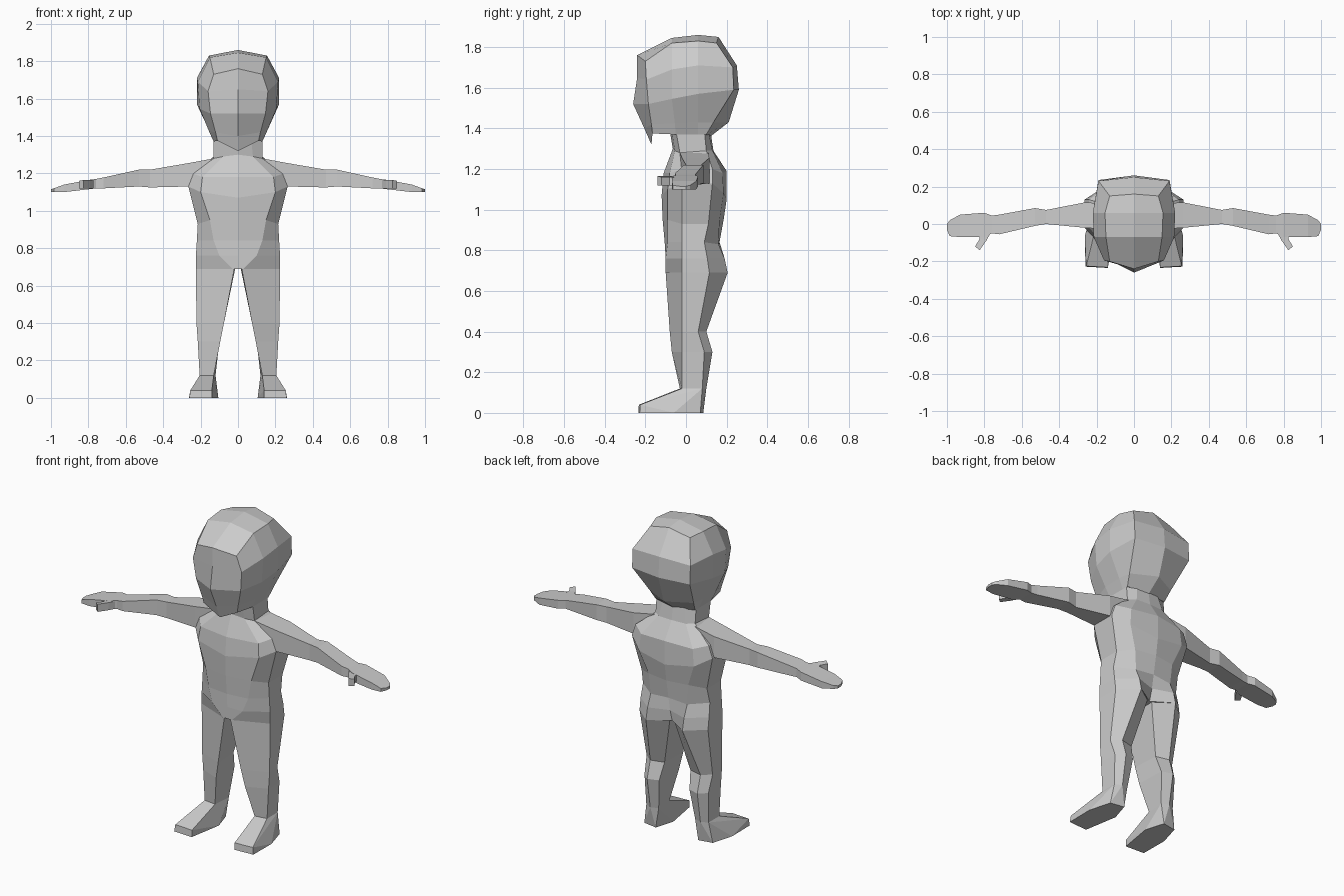
import bpy, bmesh

skin = bpy.data.materials.new("plain_grey")
skin.diffuse_color = (0.6, 0.6, 0.6, 1)


def finish(name, bm, mirror=False):
    bmesh.ops.recalc_face_normals(bm, faces=bm.faces)
    me = bpy.data.meshes.new(name)
    bm.to_mesh(me)
    bm.free()
    me.materials.append(skin)
    ob = bpy.data.objects.new(name, me)
    bpy.context.collection.objects.link(ob)
    if mirror:
        m = ob.modifiers.new("mirror", "MIRROR")
        m.use_mirror_merge = False
    return ob


def loft(rings, cap_start=True, cap_end=True):
    bm = bmesh.new()
    vs = [[bm.verts.new(p) for p in r] for r in rings]
    n = len(vs[0])
    for a, b in zip(vs, vs[1:]):
        for i in range(n):
            j = (i + 1) % n
            bm.faces.new((a[i], a[j], b[j], b[i]))
    if cap_start:
        bm.faces.new(vs[0])
    if cap_end:
        bm.faces.new(vs[-1])
    return bm, vs


def whole(half):
    # half ring from front centre to back centre, completed on the other side
    return half + [(-x, y, z) for x, y, z in half[-2:0:-1]]


# Head: boxy rings from jaw to crown, closed by a raised centre ridge
head = [
    [(0, -.17, 1.32), (.11, -.165, 1.375), (.13, -.05, 1.37), (.13, .06, 1.37), (.13, .10, 1.37), (0, .12, 1.36)],
    [(0, -.205, 1.40), (.12, -.17, 1.42), (.155, -.055, 1.425), (.155, .06, 1.43), (.145, .135, 1.43), (0, .21, 1.43)],
    [(0, -.26, 1.52), (.147, -.185, 1.52), (.205, -.07, 1.545), (.22, .06, 1.57), (.19, .235, 1.59), (0, .26, 1.59)],
    [(0, -.24, 1.65), (.16, -.195, 1.64), (.215, -.07, 1.69), (.22, .06, 1.71), (.19, .23, 1.70), (0, .25, 1.71)],
    [(0, -.24, 1.76), (.13, -.20, 1.73), (.15, -.07, 1.82), (.155, .06, 1.83), (.13, .15, 1.82), (0, .16, 1.85)],
]
bm, vs = loft([whole(r) for r in head], cap_end=False)
t = vs[-1]
ridge = [t[0], bm.verts.new((0, -.07, 1.845)), bm.verts.new((0, .06, 1.86)), t[5]]
for side in ([t[1], t[2], t[3], t[4]], [t[9], t[8], t[7], t[6]]):
    for i in range(3):
        bm.faces.new((ridge[i], side[i], side[i + 1], ridge[i + 1]))
finish("head", bm)

# Torso and neck
torso = [
    [(0, -.08, 1.39), (.07, -.07, 1.39), (.13, -.05, 1.39), (.13, .09, 1.39), (.07, .11, 1.39), (0, .12, 1.39)],
    [(0, -.065, 1.30), (.08, -.055, 1.29), (.13, -.03, 1.28), (.13, .10, 1.29), (.09, .13, 1.29), (0, .135, 1.29)],
    [(0, -.11, 1.18), (.19, -.08, 1.18), (.24, -.02, 1.20), (.24, .13, 1.20), (.17, .18, 1.18), (0, .20, 1.19)],
    [(0, -.12, 1.07), (.20, -.09, 1.10), (.265, -.02, 1.13), (.265, .13, 1.13), (.18, .185, 1.08), (0, .20, 1.05)],
    [(0, -.115, .95), (.15, -.09, .95), (.215, -.02, .93), (.215, .11, .93), (.13, .165, .95), (0, .185, .95)],
    [(0, -.105, .84), (.13, -.09, .84), (.22, -.02, .84), (.22, .09, .84), (.12, .16, .83), (0, .165, .84)],
    [(0, -.10, .76), (.10, -.10, .76), (.225, -.02, .76), (.225, .105, .76), (.12, .19, .76), (0, .15, .76)],
    [(0, -.10, .69), (.03, -.10, .69), (.225, -.02, .69), (.225, .115, .69), (.12, .205, .69), (0, .13, .69)],
]
finish("torso", loft([whole(r) for r in torso])[0])

# Arms with flat hands: x, front y, back y, bottom z, top z
arm = [
    (.13, -.03, .11, 1.16, 1.28), (.265, -.02, .115, 1.13, 1.255),
    (.47, 0, .075, 1.125, 1.22), (.53, -.01, .085, 1.13, 1.22),
    (.72, -.055, .05, 1.12, 1.178), (.76, -.05, .045, 1.12, 1.17),
    (.80, -.07, .06, 1.115, 1.165), (.93, -.07, .05, 1.10, 1.14),
    (.985, -.065, .02, 1.10, 1.12), (1.0, -.03, 0, 1.10, 1.115),
]
finish("arm", loft([[(x, f, b0), (x, b, b0), (x, b, t0), (x, f, t0)]
                    for x, f, b, b0, t0 in arm])[0], True)

# Thumbs: two bent segments pointing forward
thumb = [(.765, .83, -.045, -.06), (.79, .825, -.09, -.08), (.825, .85, -.14, -.12)]
finish("thumb", loft([[(a, ya, 1.12), (b, yb, 1.12), (b, yb, 1.16), (a, ya, 1.165)]
                      for a, b, ya, yb in thumb])[0], True)

# Legs: five-sided rings from hip to ankle
leg = [
    [(.02, -.10, .69), (.225, -.02, .69), (.225, .115, .69), (.12, .205, .69), (.015, .13, .69)],
    [(.075, -.08, .40), (.222, -.02, .40), (.217, .06, .40), (.165, .10, .40), (.085, .08, .40)],
    [(.095, -.07, .30), (.215, -.02, .30), (.21, .09, .30), (.165, .13, .30), (.10, .11, .30)],
    [(.13, -.03, .12), (.205, -.02, .12), (.205, .08, .12), (.165, .10, .12), (.12, .085, .12)],
]
finish("leg", loft(leg)[0], True)

# Feet: wedge from the ankle down to a six-sided sole
foot = leg[-1] + [
    (.14, -.232, .04), (.255, -.225, .04), (.14, -.235, 0), (.26, -.228, 0),
    (.262, -.06, 0), (.225, .07, 0), (.14, .085, 0), (.105, -.03, 0)]
bm = bmesh.new()
bmesh.ops.convex_hull(bm, input=[bm.verts.new(p) for p in foot])
bmesh.ops.dissolve_limit(bm, angle_limit=0.05, verts=bm.verts, edges=bm.edges)
finish("foot", bm, True)
